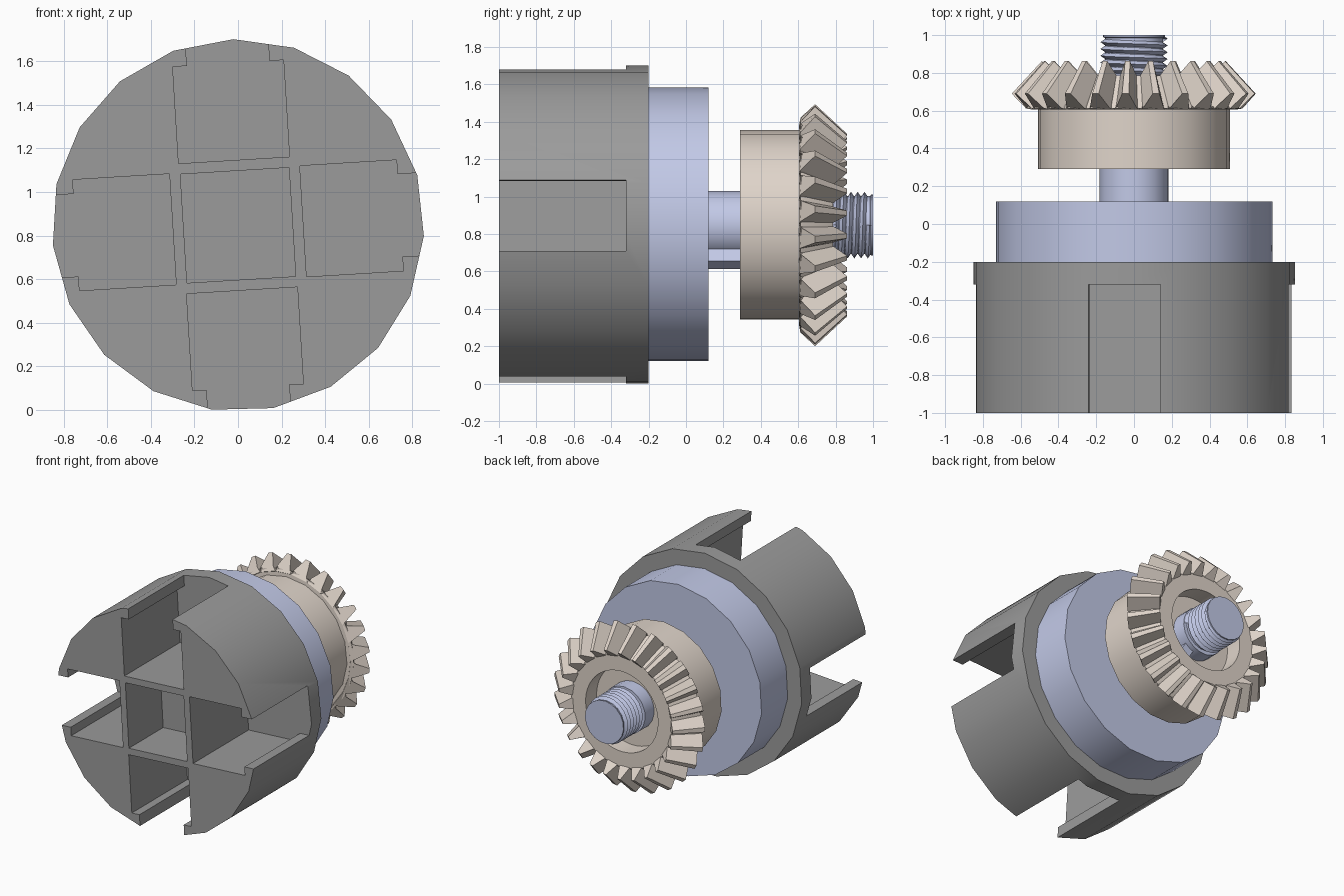
import bpy, bmesh
from math import sin, cos, pi, radians

ZC = 0.847                    # height of the main axis
SIDES, PHASE = 19, radians(-3.3)

if "Cube" in bpy.data.objects:
    bpy.data.objects.remove(bpy.data.objects["Cube"])


def material(name, rgb):
    m = bpy.data.materials.new(name)
    m.use_nodes = True
    m.diffuse_color = (*rgb, 1)
    m.node_tree.nodes["Principled BSDF"].inputs["Base Color"].default_value = (*rgb, 1)
    return m


GRAY = material("dark gray", (0.33, 0.33, 0.33))
BLUE = material("pale blue", (0.54, 0.585, 0.80))
BEIGE = material("warm beige", (0.74, 0.66, 0.59))


def finish(name, bm, mat, smooth=True):
    bmesh.ops.recalc_face_normals(bm, faces=bm.faces)
    mesh = bpy.data.meshes.new(name)
    bm.to_mesh(mesh)
    bm.free()
    mesh.materials.append(mat)
    ob = bpy.data.objects.new(name, mesh)
    bpy.context.collection.objects.link(ob)
    if smooth:
        shade(ob)
    return ob


def shade(ob):
    bpy.ops.object.select_all(action='DESELECT')
    ob.select_set(True)
    bpy.context.view_layer.objects.active = ob
    bpy.ops.object.shade_smooth_by_angle(angle=radians(30))


def at(u, y, v, a=0.0):
    """Point in a cross-section turned by angle a about the main axis."""
    return (u * cos(a) - v * sin(a), y, ZC + u * sin(a) + v * cos(a))


def lathe(name, profile, mat, n=SIDES, phase=PHASE):
    """Turn (radius, y) pairs about the main axis and cap both ends."""
    bm = bmesh.new()
    rings = [[bm.verts.new(at(r, y, 0, phase + 2 * pi * i / n)) for i in range(n)]
             for r, y in profile]
    for a, b in zip(rings, rings[1:]):
        for i in range(n):
            j = (i + 1) % n
            bm.faces.new((a[i], a[j], b[j], b[i]))
    bm.faces.new(rings[0])
    bm.faces.new(rings[-1])
    return finish(name, bm, mat)


def prism(name, outline, y0, y1, angle, mat):
    """Extrude a (u, v) outline along y."""
    bm = bmesh.new()
    a = [bm.verts.new(at(u, y0, v, angle)) for u, v in outline]
    b = [bm.verts.new(at(u, y1, v, angle)) for u, v in outline]
    bm.faces.new(a)
    bm.faces.new(b)
    for i in range(len(a)):
        j = (i + 1) % len(a)
        bm.faces.new((a[i], a[j], b[j], b[i]))
    return finish(name, bm, mat, smooth=False)


# Drum with four lipped slots around a square pocket
drum = lathe("slotted_drum", [(0.855, -1), (0.855, -0.2)], GRAY)
TILT = radians(3.5)
half = [(0.255, 0.30), (0.255, 0.745), (0.19, 0.745), (0.19, 1.0)]
slot = half + [(-u, v) for u, v in reversed(half)]
square = [(s, t) for s, t in ((-.25, -.25), (.25, -.25), (.25, .25), (-.25, .25))]
cutters = [prism("slot_cutter", slot, -1.1, -0.32, TILT + k * pi / 2, GRAY) for k in range(4)]
cutters.append(prism("pocket_cutter", square, -1.1, -0.58, TILT, GRAY))
bpy.context.view_layer.objects.active = drum
for c in cutters:
    c.hide_render = True
    mod = drum.modifiers.new("cut", 'BOOLEAN')
    mod.operation = 'DIFFERENCE'
    mod.solver = 'EXACT'
    mod.object = c
    bpy.ops.object.modifier_apply(modifier=mod.name)
    bpy.data.objects.remove(c)
shade(drum)

# Flange, shaft and key
lathe("flange", [(0.735, -0.2), (0.735, 0.12)], BLUE)
lathe("shaft", [(0.183, 0.12), (0.183, 0.76)], BLUE)
prism("shaft_key", [(-.04, -.255), (.04, -.255), (.04, -.1), (-.04, -.1)],
      0.12, 0.72, radians(33), BLUE)

# Threaded shaft end: a core wrapped by one helical ridge
lathe("thread_core", [(0.155, 0.74), (0.155, 0.985), (0.165, 0.99), (0.165, 1.0)], BLUE)
bm = bmesh.new()
n, pitch, turns = 20, 0.036, 6
crest, root = [], []
for i in range(n * turns + 1):
    a, y = 2 * pi * i / n, 0.765 + pitch * i / n
    crest.append(bm.verts.new(at(0.178, y, 0, a)))
    root.append(bm.verts.new(at(0.152, y + pitch / 2, 0, a)))
for i in range(n * turns):
    bm.faces.new((crest[i], crest[i + 1], root[i + 1], root[i]))
    if i + n + 1 < len(crest):
        bm.faces.new((root[i], root[i + 1], crest[i + n + 1], crest[i + n]))
finish("thread_ridge", bm, BLUE)

# Bevel gear: hub, toothed rim body with recess, teeth
lathe("gear_hub", [(0.51, 0.29), (0.51, 0.61)], BEIGE)
lathe("gear_body", [(0.50, 0.605), (0.56, 0.612), (0.555, 0.625), (0.43, 0.785),
                    (0.31, 0.785), (0.31, 0.65)], BEIGE, n=50)

TEETH = 25
# each end of a tooth: (radius, y, half width) at root and tip
heel = [(0.535, 0.605, 0.066), (0.572, 0.612, 0.056), (0.647, 0.69, 0.018)]
toe = [(0.40, 0.765, 0.046), (0.425, 0.79, 0.042), (0.488, 0.862, 0.013)]
bm = bmesh.new()
for k in range(TEETH):
    a = 2 * pi * k / TEETH + radians(4)
    ends = []
    for end in (heel, toe):
        loop = [(r, y, w) for r, y, w in end] + [(r, y, -w) for r, y, w in reversed(end)]
        ends.append([bm.verts.new(at(w, y, r, a)) for r, y, w in loop])
    h, t = ends
    bm.faces.new(h)
    bm.faces.new(t)
    for i in range(len(h)):
        j = (i + 1) % len(h)
        bm.faces.new((h[i], h[j], t[j], t[i]))
finish("gear_teeth", bm, BEIGE, smooth=False)
